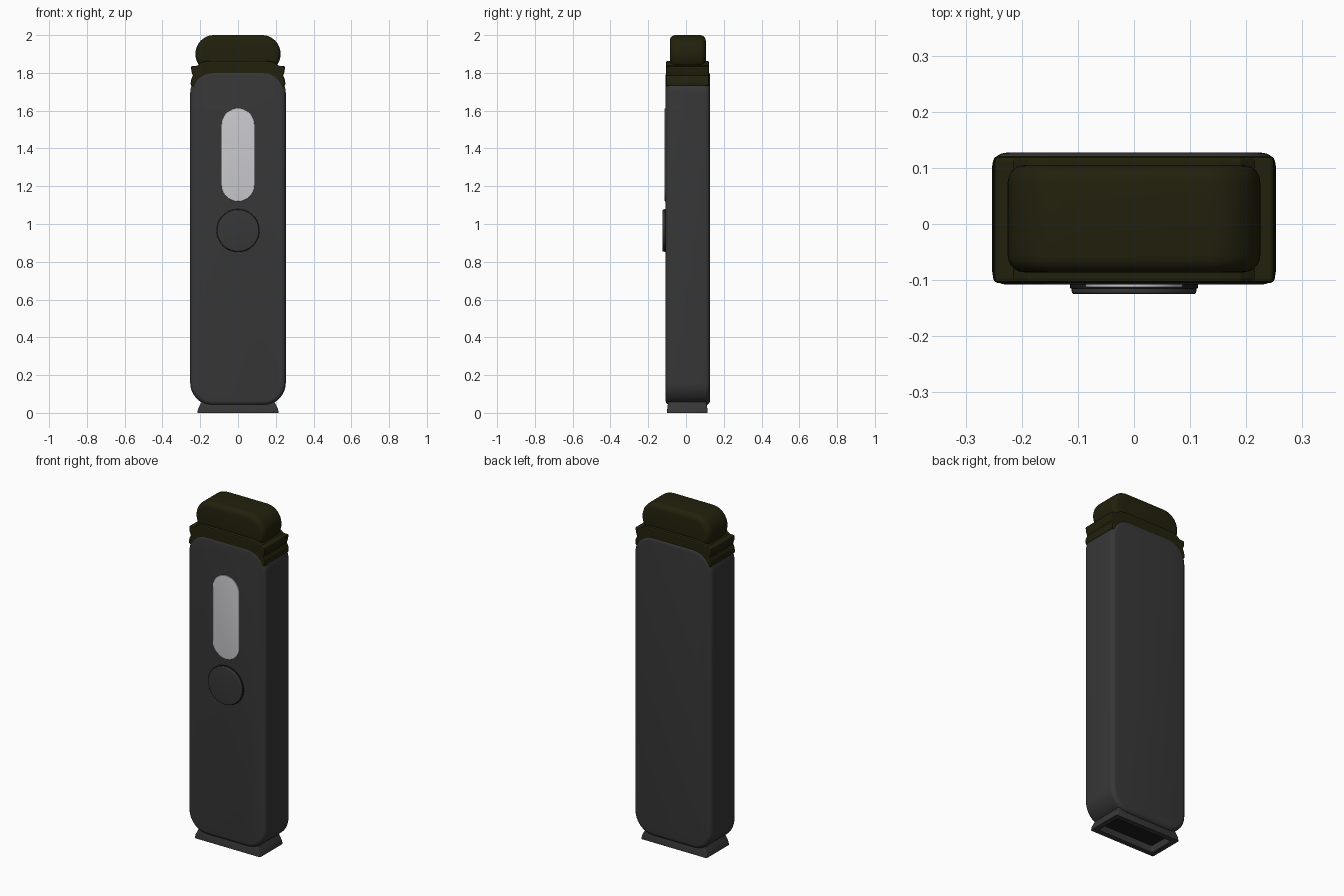
import bpy, bmesh, math

cube = bpy.data.objects.get("Cube")
if cube:
    bpy.data.objects.remove(cube, do_unlink=True)


def material(name, rgb):
    m = bpy.data.materials.new(name)
    m.use_nodes = True
    m.diffuse_color = (*rgb, 1)
    m.node_tree.nodes["Principled BSDF"].inputs["Base Color"].default_value = (*rgb, 1)
    return m


charcoal = material("charcoal grey", (0.038, 0.038, 0.038))
olive = material("dark olive", (0.016, 0.015, 0.004))
silver = material("pale silver", (0.6, 0.6, 0.63))
black = material("soft black", (0.012, 0.012, 0.012))


def outline(w, h, r, steps=12):
    """Rounded rectangle about the origin, counter-clockwise."""
    pts = []
    for k, (sx, sy) in enumerate([(1, 1), (-1, 1), (-1, -1), (1, -1)]):
        for i in range(steps + 1):
            a = math.pi / 2 * (k + i / steps)
            pts.append((sx * (w / 2 - r) + r * math.cos(a),
                        sy * (h / 2 - r) + r * math.sin(a)))
    return pts


def loft(name, rings, mats, smooth=True):
    """Skin a list of equal-length rings and cap both ends."""
    bm = bmesh.new()
    rows = [[bm.verts.new(p) for p in ring] for ring in rings]
    n = len(rows[0])
    for a, b in zip(rows, rows[1:]):
        for i in range(n):
            j = (i + 1) % n
            bm.faces.new((a[i], a[j], b[j], b[i]))
    bm.faces.new(rows[0])
    end = bm.faces.new(rows[-1])
    end.material_index = len(mats) - 1
    bmesh.ops.remove_doubles(bm, verts=bm.verts, dist=1e-5)
    bmesh.ops.recalc_face_normals(bm, faces=bm.faces)
    mesh = bpy.data.meshes.new(name)
    bm.to_mesh(mesh)
    bm.free()
    ob = bpy.data.objects.new(name, mesh)
    bpy.context.collection.objects.link(ob)
    for m in mats:
        mesh.materials.append(m)
    if smooth:
        bpy.ops.object.select_all(action='DESELECT')
        ob.select_set(True)
        bpy.context.view_layer.objects.active = ob
        bpy.ops.object.shade_smooth_by_angle(angle=math.radians(35))
    return ob


def slab(name, w, z0, z1, y0, y1, r, edge, mat, steps=5):
    """Rounded plate facing the front, with rounded front and back rims."""
    cz, rings = (z0 + z1) / 2, []
    arcs = [i / steps * math.pi / 2 for i in range(steps + 1)]
    profile = [(y0 + edge * (1 - math.sin(a)), edge * (1 - math.cos(a))) for a in reversed(arcs)]
    profile += [(y1 - edge * (1 - math.sin(a)), edge * (1 - math.cos(a))) for a in arcs]
    for y, d in profile:
        ring = outline(w - 2 * d, z1 - z0 - 2 * d, r - d)
        rings.append([(x, y, cz + z) for x, z in ring])
    return loft(name, rings, [mat])


# Main housing, cap, window and button
slab("body", 0.506, 0.04, 1.812, -0.108, 0.127, 0.12, 0.025, charcoal)
slab("cap", 0.45, 1.80, 2.0, -0.086, 0.105, 0.098, 0.03, olive)
slab("window", 0.174, 1.12, 1.612, -0.113, -0.105, 0.0869, 0.002, silver)
slab("button_rim", 0.228, 0.851, 1.079, -0.115, -0.10, 0.1139, 0.002, black)
slab("button", 0.222, 0.854, 1.076, -0.125, -0.10, 0.1109, 0.005, charcoal)

# Saddle collar between body and cap, with flared sides
half = [(0.15, 1.864), (0.19, 1.858), (0.215, 1.838), (0.25, 1.836), (0.246, 1.805),
        (0.239, 1.785), (0.248, 1.765), (0.252, 1.735), (0.225, 1.72), (0.15, 1.72)]
profile = half + [(-x, z) for x, z in reversed(half)]
collar = loft("collar", [[(x, y, z) for x, z in profile] for y in (-0.105, 0.121)], [olive], False)
bevel = collar.modifiers.new("soft rim", 'BEVEL')
bevel.width = 0.008
bevel.segments = 2
bevel.limit_method = 'ANGLE'
bevel.angle_limit = math.radians(60)

# Flared foot with a recessed underside
foot = [(0.37, 0.195, 0.09), (0.385, 0.20, 0.06), (0.405, 0.208, 0.04), (0.425, 0.213, 0.018),
        (0.43, 0.215, 0.0), (0.37, 0.155, 0.0), (0.36, 0.15, 0.038)]
loft("foot", [[(x, y + 0.007, z) for x, y in outline(w, d, 0.008, 3)] for w, d, z in foot],
     [charcoal, black])
